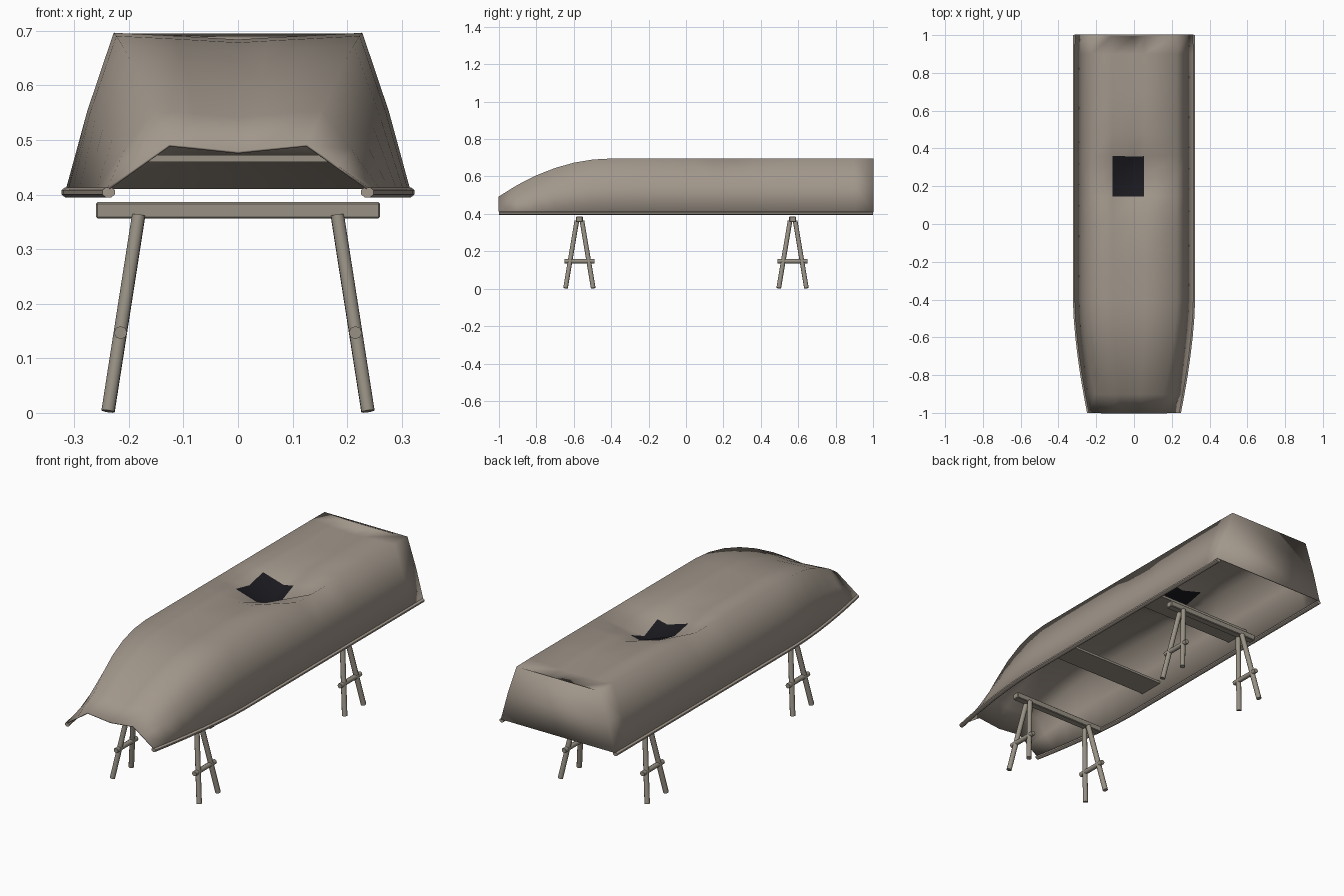
import bpy, bmesh, math
from mathutils import Vector

if "Cube" in bpy.data.objects:
    bpy.data.objects.remove(bpy.data.objects["Cube"])


def material(name, rgb):
    m = bpy.data.materials.new(name)
    m.diffuse_color = (*rgb, 1)
    m.use_nodes = True
    m.node_tree.nodes["Principled BSDF"].inputs["Base Color"].default_value = m.diffuse_color
    return m


HULL = material("weathered_paint", (0.36, 0.31, 0.26))
WOOD = material("old_wood", (0.31, 0.28, 0.23))
DARK = material("dark_hole", (0.01, 0.01, 0.014))


def finish(name, bm, mat, smooth=None):
    bmesh.ops.recalc_face_normals(bm, faces=bm.faces)
    me = bpy.data.meshes.new(name)
    bm.to_mesh(me)
    bm.free()
    ob = bpy.data.objects.new(name, me)
    bpy.context.collection.objects.link(ob)
    me.materials.append(mat)
    if smooth:
        bpy.ops.object.select_all(action='DESELECT')
        ob.select_set(True)
        bpy.context.view_layer.objects.active = ob
        bpy.ops.object.shade_smooth_by_angle(angle=math.radians(smooth))
    return ob


def box(name, center, size, mat, bevel=0.0):
    bm = bmesh.new()
    bmesh.ops.create_cube(bm, size=1)
    for v in bm.verts:
        v.co = Vector(c + a * s for c, a, s in zip(center, v.co, size))
    if bevel:
        bmesh.ops.bevel(bm, geom=bm.edges[:], offset=bevel, segments=1, affect='EDGES')
    return finish(name, bm, mat)


def pole(name, a, b, r, mat, sides=10):
    a, b = Vector(a), Vector(b)
    bm = bmesh.new()
    bmesh.ops.create_cone(bm, cap_ends=True, segments=sides, radius1=r, radius2=r,
                          depth=(b - a).length)
    rot = (b - a).to_track_quat('Z', 'Y')
    for v in bm.verts:
        v.co = rot @ v.co + (a + b) / 2
    return finish(name, bm, mat, 50)


# Upturned hull: lofted stations that narrow and drop towards the bow
def taper(y):
    return max(0.0, (-0.4 - y) / 0.6)


def gunwale(y):
    return 0.31 - 0.075 * taper(y) ** 1.6


def station(y):
    t = taper(y)
    g, c, z = gunwale(y), 0.225 - 0.1 * t ** 1.7, 0.692 - 0.204 * t * t
    pts = []
    for x in (-0.225, -0.115, 0, 0.055, 0.225):
        x *= c / 0.225
        dent = 0 if abs(x) > 0.2 else 0.1 * math.exp(-(x * x + (y - 0.25) ** 2) / 0.0144)
        pts.append((x, y, z - 0.013 * (1 - abs(x) / c) - dent))
    bulge = 0.004 * (1 - t)
    mid = ((g + c) / 2 + bulge, y, (0.41 + z) / 2)
    return [(-g, y, 0.41), (-mid[0], y, mid[2])] + pts + [mid, (g, y, 0.41)]


stations = [-1, -0.9, -0.8, -0.7, -0.6, -0.5, -0.4, -0.2, 0.02,
            0.145, 0.25, 0.36, 0.48, 0.7, 0.9, 1]
bm = bmesh.new()
rows = [[bm.verts.new(p) for p in station(y)] for y in stations]
for r0, r1 in zip(rows, rows[1:]):
    for i in range(len(r0) - 1):
        f = bm.faces.new((r0[i], r0[i + 1], r1[i + 1], r1[i]))
        f.smooth = True
        c = f.calc_center_median()
        if -0.115 < c.x < 0.055 and 0.145 < c.y < 0.36:
            f.material_index = 1   # dark stove-in patch
# Transom closing the stern, bow stays open
last = rows[-1]
n = len(last)
for i in range(n // 2):
    quad = [last[i], last[i + 1], last[n - 2 - i], last[n - 1 - i]]
    f = bm.faces.new(list(dict.fromkeys(quad)))
    f.smooth = True
hull = finish("hull", bm, HULL)
hull.data.materials.append(DARK)
sol = hull.modifiers.new("thickness", 'SOLIDIFY')
sol.thickness = 0.005
sol.offset = -1

# Gunwale rails
for side, s in (("left", -1), ("right", 1)):
    ys = [-1, -0.9, -0.8, -0.7, -0.6, -0.5, -0.4, 1]
    bm = bmesh.new()
    rings = []
    for y in ys:
        ring = []
        for k in range(8):
            a = math.tau * (k + 0.5) / 8
            ring.append(bm.verts.new((s * (gunwale(y) + 0.002) + 0.0125 * math.cos(a), y,
                                      0.404 + 0.01 * math.sin(a))))
        rings.append(ring)
    for a, b in zip(rings, rings[1:]):
        for k in range(8):
            bm.faces.new((a[k], a[(k + 1) % 8], b[(k + 1) % 8], b[k]))
    bm.faces.new(rings[0])
    bm.faces.new(rings[-1])
    finish(side + "_rail", bm, HULL, 50)

# Thwart seats inside the hull
for name, y in (("front_seat", -0.22), ("rear_seat", 0.42)):
    box(name, (0, y, 0.466), (0.585, 0.13, 0.012), WOOD)

# Two trestles
for name, y in (("front_trestle", -0.57), ("rear_trestle", 0.57)):
    box(name + "_beam", (0, y, 0.371), (0.52, 0.036, 0.03), WOOD, 0.003)
    for s in (-1, 1):
        for d in (-1, 1):
            pole(name + "_leg", (s * 0.182, y + d * 0.014, 0.362),
                 (s * 0.238, y + d * 0.074, 0.003), 0.0125, WOOD)
        pole(name + "_brace", (s * 0.215, y - 0.08, 0.147),
             (s * 0.215, y + 0.08, 0.147), 0.012, WOOD, 8)
